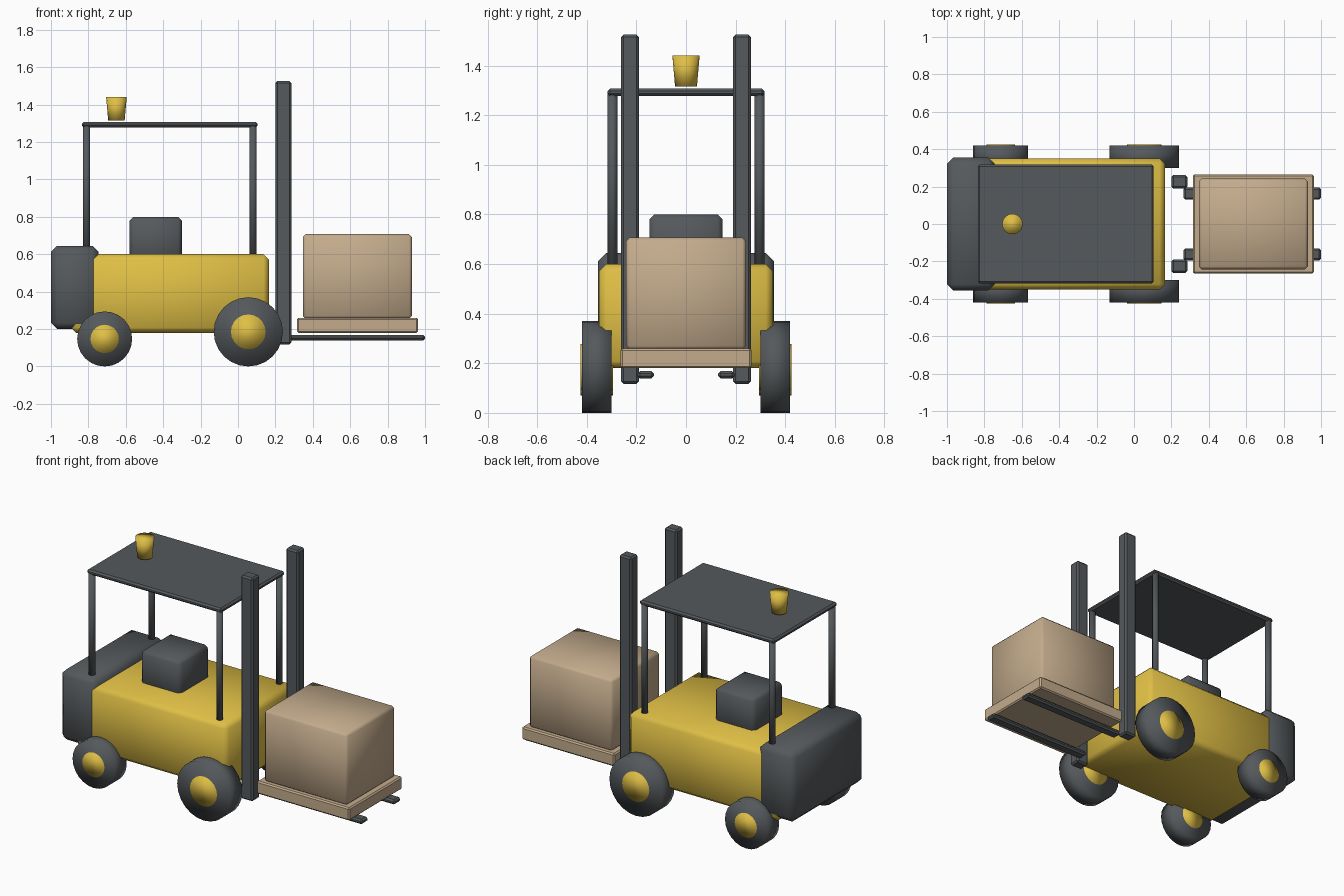
import bpy
import bmesh
from mathutils import Matrix, Vector

default = bpy.data.objects.get("Cube")
if default:
    bpy.data.objects.remove(default, do_unlink=True)


def material(name, colour):
    m = bpy.data.materials.new(name)
    m.use_nodes = True
    m.diffuse_color = (*colour, 1)
    m.node_tree.nodes["Principled BSDF"].inputs["Base Color"].default_value = (*colour, 1)
    return m


YELLOW = material("yellow_paint", (0.74, 0.52, 0.06))
GREY = material("dark_grey", (0.09, 0.1, 0.107))
TAN = material("tan_wood", (0.55, 0.41, 0.265))


def finish(name, bm, mat, smooth):
    bmesh.ops.recalc_face_normals(bm, faces=bm.faces)
    for f in bm.faces:
        f.smooth = smooth
    mesh = bpy.data.meshes.new(name)
    bm.to_mesh(mesh)
    bm.free()
    mesh.materials.append(mat)
    obj = bpy.data.objects.new(name, mesh)
    bpy.context.collection.objects.link(obj)
    return obj


def box(name, x, y, z, bevel, mat, smooth=False):
    """Chamfered box from its (min, max) range on each axis."""
    lo, hi = Vector((x[0], y[0], z[0])), Vector((x[1], y[1], z[1]))
    bm = bmesh.new()
    bmesh.ops.create_cube(bm, size=1)
    bmesh.ops.scale(bm, vec=hi - lo, verts=bm.verts)
    bmesh.ops.translate(bm, vec=(lo + hi) / 2, verts=bm.verts)
    bmesh.ops.bevel(bm, geom=bm.edges[:], offset=bevel, segments=1,
                    profile=0.5, affect='EDGES')
    return finish(name, bm, mat, smooth)


def cylinder(name, centre, r1, r2, depth, sides, mat, axis='Z'):
    bm = bmesh.new()
    turn = Matrix.Rotation(1.5707963, 4, 'X') if axis == 'Y' else Matrix()
    bmesh.ops.create_cone(bm, cap_ends=True, segments=sides, radius1=r1, radius2=r2,
                          depth=depth, matrix=Matrix.Translation(centre) @ turn)
    return finish(name, bm, mat, True)


# Body, rear counterweight and seat
box("body", (-0.895, 0.165), (-0.35, 0.35), (0.18, 0.6), 0.028, YELLOW, True)
box("counterweight", (-1, -0.745), (-0.355, 0.355), (0.2, 0.645), 0.033, GREY, True)
box("seat", (-0.58, -0.3), (-0.148, 0.148), (0.54, 0.8), 0.02, GREY, True)

# Overhead guard and beacon
box("roof", (-0.835, 0.105), (-0.317, 0.317), (1.277, 1.307), 0.01, GREY)
cylinder("beacon", (-0.65, 0, 1.378), 0.044, 0.055, 0.125, 16, YELLOW)

# Load on its pallet
box("pallet", (0.315, 0.962), (-0.265, 0.265), (0.18, 0.26), 0.008, TAN)
box("cargo_box", (0.347, 0.93), (-0.242, 0.242), (0.255, 0.707), 0.015, TAN, True)

# Parts that repeat on both sides
for side, s in (("left", 1), ("right", -1)):
    def span(a, b):
        return tuple(sorted((s * a, s * b)))

    box("mast_" + side, (0.2, 0.285), span(0.19, 0.262), (0.117, 1.525), 0.01, GREY)
    box("fork_" + side, (0.265, 1), span(0.13, 0.195), (0.138, 0.168), 0.01, GREY)
    for end, x in (("front", 0.08), ("rear", -0.81)):
        cylinder(f"post_{end}_{side}", (x, s * 0.297, 0.93), 0.02, 0.02, 0.72, 10, GREY)
    for end, x, r, hub in (("front", 0.055, 0.185, 0.093), ("rear", -0.713, 0.147, 0.076)):
        cylinder(f"tyre_{end}_{side}", (x, s * 0.36, r), r, r, 0.12, 24, GREY, 'Y')
        cylinder(f"hub_{end}_{side}", (x, s * 0.36, r), hub, hub, 0.13, 20, YELLOW, 'Y')
